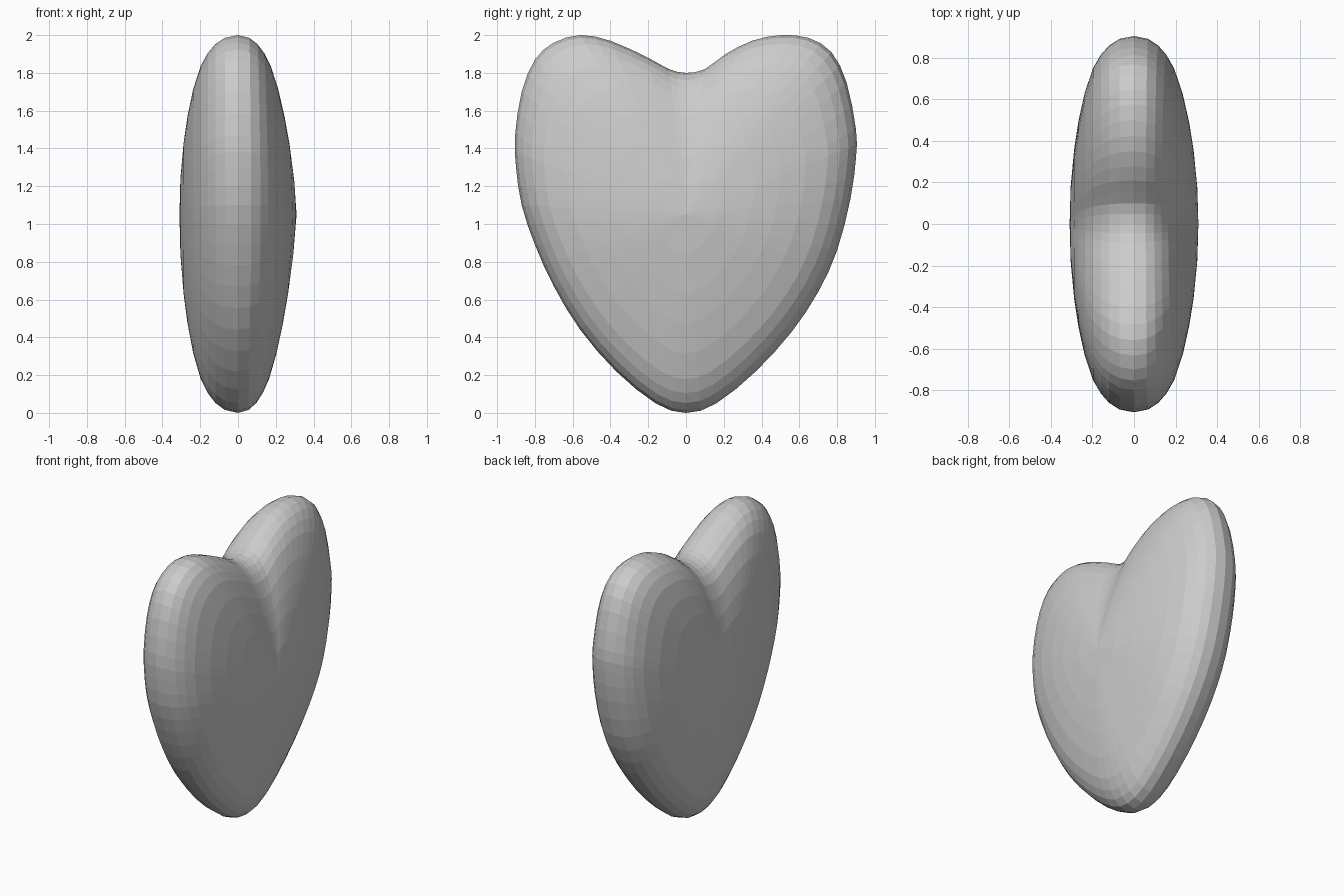
import bpy, bmesh

cube = bpy.data.objects.get("Cube")
if cube:
    bpy.data.objects.remove(cube, do_unlink=True)

# Heart outline in (y, z), from the notch round the +y lobe to the tip and back
OUTLINE = [(0, 1.8), (.1, 1.82), (.21, 1.9), (.35, 1.97), (.5, 2), (.65, 1.985), (.77, 1.91),
           (.85, 1.75), (.9, 1.5), (.9, 1.35), (.87, 1.13), (.8, .86), (.7, .64), (.56, .43),
           (.37, .22), (.16, .05), (0, 0), (-.16, .05), (-.37, .22), (-.56, .44), (-.7, .67),
           (-.8, .89), (-.87, 1.1), (-.9, 1.3), (-.905, 1.47), (-.87, 1.7), (-.8, 1.87),
           (-.7, 1.96), (-.56, 2), (-.4, 1.97), (-.2, 1.88), (-.09, 1.82)]
# Cross-section: outline scale against half thickness, from rim to middle
SECTION = [(.985, .07), (.95, .12), (.9, .16), (.83, .197), (.7, .237), (.55, .267),
           (.4, .288), (.2, .305)]
MIDDLE_Z, HALF = 1.05, .31


def smooth_loop(points):
    """Insert one rounded midpoint between each pair of neighbours."""
    out, n = [], len(points)
    for i in range(n):
        a, b, c, d = (points[(i + k) % n] for k in (-1, 0, 1, 2))
        out += [b, tuple((9 * (q + r) - p - s) / 16 for p, q, r, s in zip(a, b, c, d))]
    return out


outline = smooth_loop(OUTLINE)
count = len(outline)
bm = bmesh.new()


def add_ring(scale, half, side):
    ring = []
    for y, z in outline:
        dz = z - MIDDLE_Z
        # The +x face tapers a little more towards the top and the tip
        lean = 1 - .2 * scale * dz * dz / (y * y + dz * dz) if side > 0 else 1
        ring.append(bm.verts.new((side * half * lean, y * scale, MIDDLE_Z + dz * scale)))
    return ring


def bridge(a, b):
    for i in range(count):
        j = (i + 1) % count
        bm.faces.new((a[i], a[j], b[j], b[i]))


# Both cushioned faces grow inwards from a shared rim
rim = add_ring(1, 0, 1)
for side in (-1, 1):
    last = rim
    for scale, half in SECTION:
        ring = add_ring(scale, half, side)
        bridge(last, ring)
        last = ring
    centre = bm.verts.new((side * HALF, 0, MIDDLE_Z))
    for i in range(count):
        bm.faces.new((last[i], last[(i + 1) % count], centre))

bmesh.ops.recalc_face_normals(bm, faces=bm.faces)
mesh = bpy.data.meshes.new("heart_body")
bm.to_mesh(mesh)
bm.free()
heart = bpy.data.objects.new("heart_body", mesh)
bpy.context.collection.objects.link(heart)

# Plain grey finish
grey = bpy.data.materials.new("light_grey")
grey.use_nodes = True
colour = (.6, .6, .6, 1)
grey.diffuse_color = colour
grey.node_tree.nodes["Principled BSDF"].inputs["Base Color"].default_value = colour
mesh.materials.append(grey)
